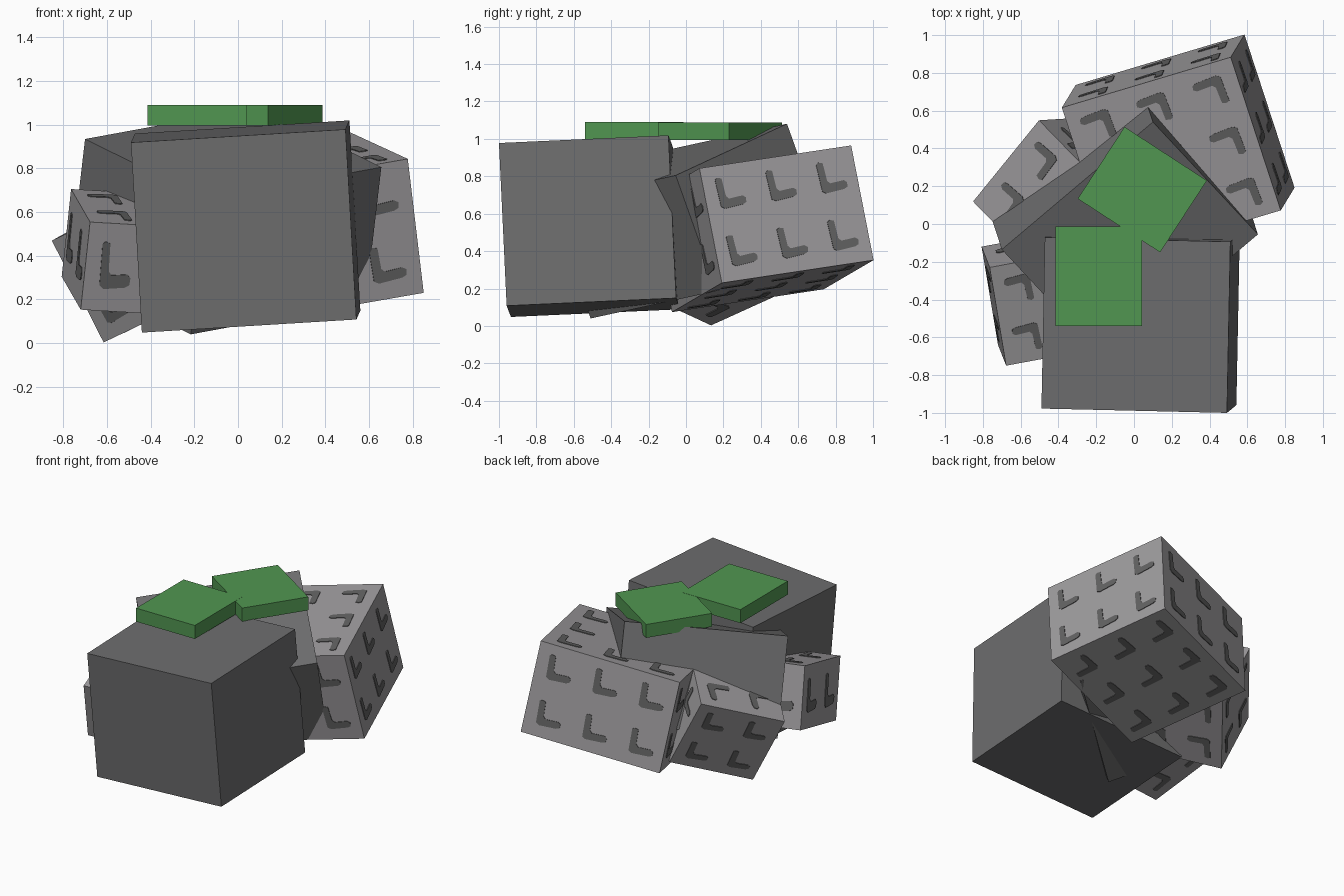
import bpy, bmesh
from mathutils import Vector as V

if "Cube" in bpy.data.objects:
    bpy.data.objects.remove(bpy.data.objects["Cube"])


def material(name, r, g, b):
    m = bpy.data.materials.new(name)
    m.diffuse_color = (r, g, b, 1)
    m.use_nodes = True
    m.node_tree.nodes["Principled BSDF"].inputs["Base Color"].default_value = m.diffuse_color
    return m


DARK = material("dark_stone", 0.155, 0.155, 0.158)
LIGHT = material("light_stone", 0.335, 0.325, 0.335)
MARK = material("stone_marking", 0.122, 0.122, 0.122)
GREEN = material("moss_green", 0.083, 0.306, 0.083)

# Rounded hook outline inside a unit cell
HOOK = [(.25, .76), (.30, .79), (.38, .77), (.40, .46), (.45, .41), (.72, .43),
        (.78, .39), (.77, .31), (.70, .28), (.34, .25), (.27, .29)]


def finish(name, bm, mat):
    bmesh.ops.recalc_face_normals(bm, faces=bm.faces[:])
    mesh = bpy.data.meshes.new(name)
    bm.to_mesh(mesh)
    bm.free()
    mesh.materials.append(mat)
    ob = bpy.data.objects.new(name, mesh)
    bpy.context.collection.objects.link(ob)
    return ob


def prism(bm, base, up):
    """Extrude a base outline along a vector into a closed solid."""
    lo = [bm.verts.new(p) for p in base]
    hi = [bm.verts.new(p + up) for p in base]
    bm.faces.new(lo[::-1])
    bm.faces.new(hi)
    n = len(lo)
    for i in range(n):
        j = (i + 1) % n
        bm.faces.new((lo[i], lo[j], hi[j], hi[i]))


def block(name, corner, x, y, z, mat):
    """Box from its lower front left corner and three edge vectors."""
    c, x, y, z = V(corner), V(x), V(y), V(z)
    bm = bmesh.new()
    prism(bm, [c, c + x, c + x + y, c + y], z)
    finish(name, bm, mat)
    return c + (x + y + z) / 2, x, y, z


def markings(name, frame, cell=0.3):
    """Grid of thin hook plates on all six sides of a block."""
    mid, x, y, z = frame
    bm = bmesh.new()
    # (outward, right, up) for every side
    sides = [(x, y, z), (-x, -y, z), (-y, x, z), (y, -x, z), (z, -x, -y), (-z, x, -y)]
    for out, right, up in sides:
        nu, nv = (max(1, round(d.length / cell - 0.1)) for d in (right, up))
        start = mid + (out - right - up) / 2 - out.normalized() * 0.001
        for i in range(nu):
            for j in range(nv):
                pts = [start + right * ((i + a) / nu) + up * ((j + b) / nv) for a, b in HOOK]
                prism(bm, pts, out.normalized() * 0.005)
    finish(name, bm, MARK)


# Plain dark boulders
block("front_boulder", (-.44, -.936, .048), (.982, -.023, .06),
      (.018, .906, .041), (-.05, -.041, .87), DARK)
block("middle_boulder", (-.216, -.51, .04), (.80, .675, .147),
      (-.556, .595, .276), (.072, -.22, .618), DARK)

# Lighter marked rocks
rocks = {
    "back_rock": ((-.044, -.075, .074), (.894, .267, .156), (-.265, .811, .122), (-.073, -.12, .613)),
    "back_left_rock": ((-.615, .134, .003), (.397, -.408, .189), (.349, .43, .195), (-.237, -.015, .466)),
    "left_rock": ((-.72, -.64, .153), (.54, .10, -.031), (-.087, .52, .151), (.043, -.11, .401)),
}
for rock, dims in rocks.items():
    markings(rock + "_markings", block(rock, *dims, LIGHT))

# Moss slabs on top
block("front_moss", (-.415, -.54, .995), (.457, 0, 0), (0, .527, 0), (0, 0, .095), GREEN)
block("back_moss", (.138, -.15, .995), (.248, .38, 0), (-.436, .284, 0), (0, 0, .094), GREEN)
